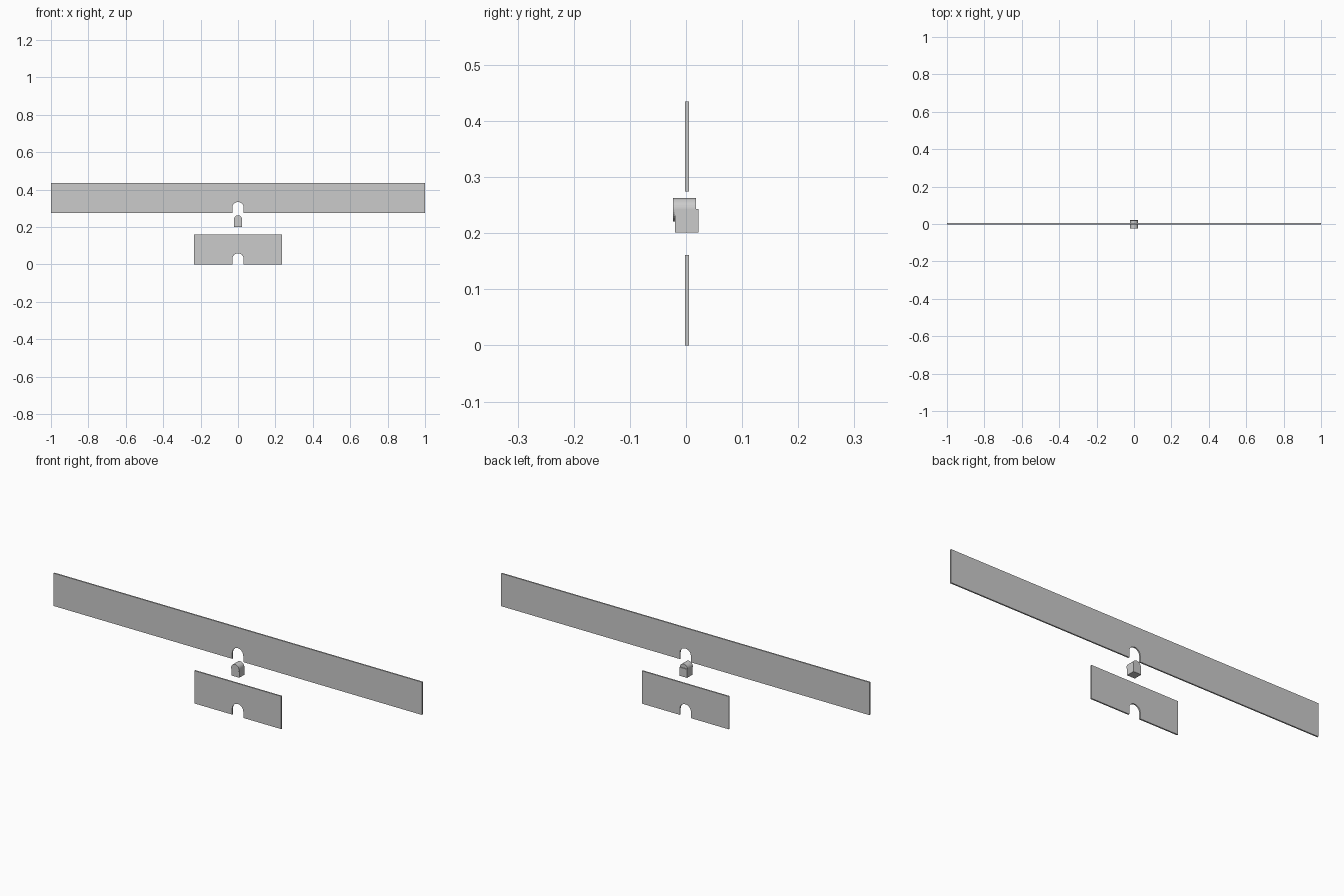
import bpy, bmesh, math
from mathutils import Matrix

if "Cube" in bpy.data.objects:
    bpy.data.objects.remove(bpy.data.objects["Cube"])


def finish(bm, name):
    bmesh.ops.recalc_face_normals(bm, faces=bm.faces)
    me = bpy.data.meshes.new(name)
    bm.to_mesh(me)
    bm.free()
    ob = bpy.data.objects.new(name, me)
    bpy.context.collection.objects.link(ob)
    return ob


# Thin upright panel with an arched notch in the middle of its bottom edge
def notched_panel(name, half_width, z0, z1, y0=-0.002, y1=0.005, r=0.03, spring=0.03, steps=16):
    arch = [(-r * math.cos(math.pi * i / steps), z0 + spring + r * math.sin(math.pi * i / steps))
            for i in range(steps + 1)]
    outline = ([(-half_width, z0), (-r, z0)] + arch +
               [(r, z0), (half_width, z0), (half_width, z1), (-half_width, z1)])
    bm = bmesh.new()
    face = bm.faces.new([bm.verts.new((x, y0, z)) for x, z in outline])
    ext = bmesh.ops.extrude_face_region(bm, geom=[face])
    moved = [v for v in ext["geom"] if isinstance(v, bmesh.types.BMVert)]
    bmesh.ops.translate(bm, verts=moved, vec=(0, y1 - y0, 0))
    return finish(bm, name)


notched_panel("long_panel", 1.0, 0.274, 0.435)
notched_panel("short_panel", 0.236, 0.0, 0.161)

# Small plug between the panels: a cube with a round top of the same width
size = 0.042
bm = bmesh.new()
bmesh.ops.create_cube(bm, size=size, matrix=Matrix.Translation((0, 0.001, 0.2225)))
finish(bm, "plug_block")

bm = bmesh.new()
bmesh.ops.create_cone(bm, cap_ends=True, segments=32, radius1=size / 2, radius2=size / 2, depth=0.041,
                      matrix=Matrix.Translation((0, -0.0025, 0.242)) @ Matrix.Rotation(math.pi / 2, 4, 'X'))
finish(bm, "plug_round_top")
